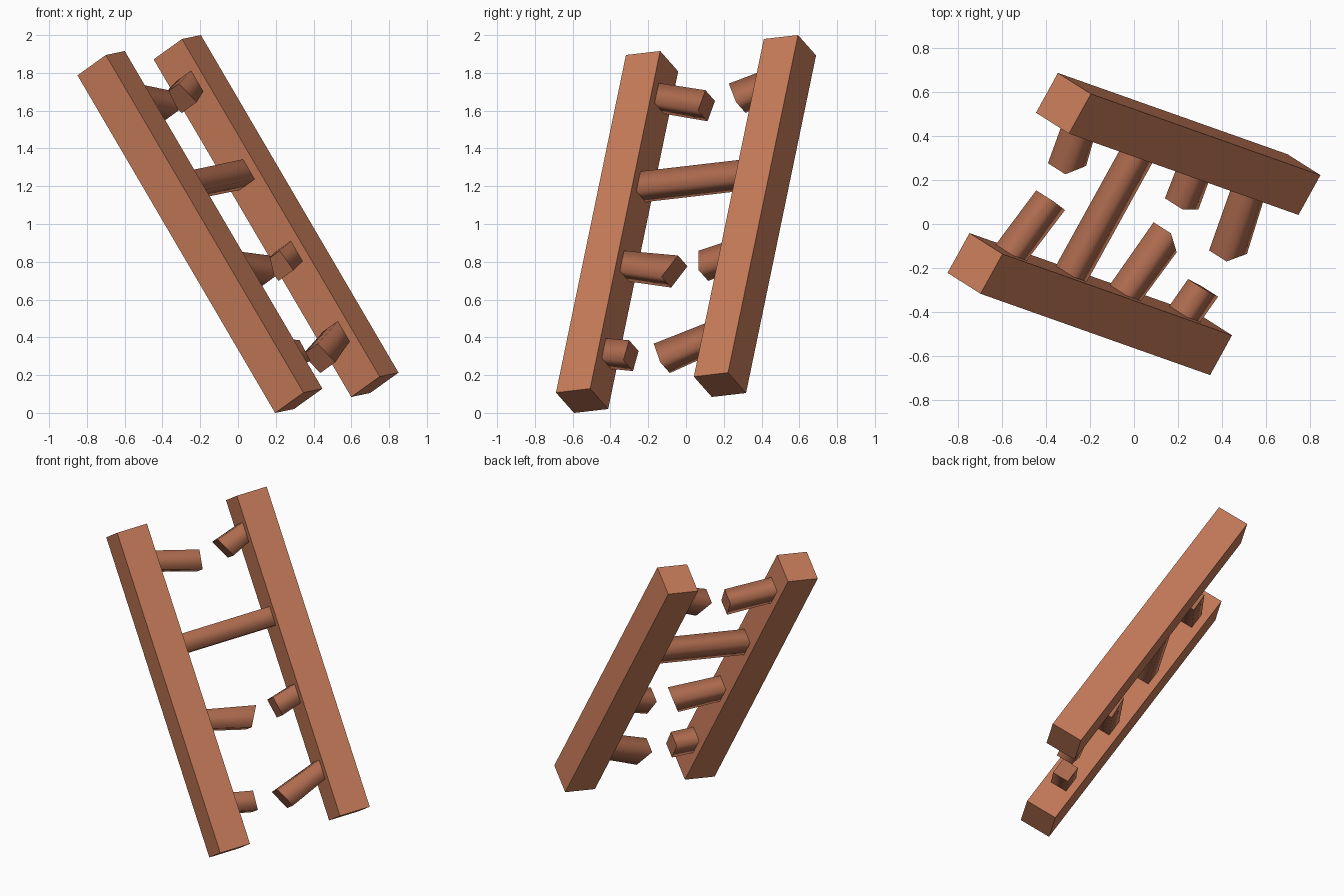
import bpy, bmesh
from mathutils import Vector

if "Cube" in bpy.data.objects:
    bpy.data.objects.remove(bpy.data.objects["Cube"])

# Ladder frame: U across the rungs, V out of the ladder plane, D down the rails
D = Vector((1.045, -0.37, -1.785)).normalized()
U = Vector((0.10, 0.18, 0.02))
U = (U - D * U.dot(D)).normalized()
V = D.cross(U)
if V.x < 0:
    V = -V
CENTRE = Vector((0, 0, 1.0))
LENGTH, WIDTH, GAP = 2.104, 0.208, 0.838      # rail length, thickness, spacing
INNER = (GAP - WIDTH) / 2                     # inner rail face, from the middle
HV, HD = 0.055, 0.062                         # rung half thickness


def material(name, colour):
    m = bpy.data.materials.new(name)
    m.diffuse_color = (*colour, 1)
    m.use_nodes = True
    m.node_tree.nodes["Principled BSDF"].inputs["Base Color"].default_value = m.diffuse_color
    return m


RAIL = material("rail wood", (0.578, 0.202, 0.102))
RUNG = material("rung wood", (0.43, 0.15, 0.079))


def prism(name, start, end, mat, smooth=False):
    """Four-sided bar between two rings of (u, v, d) points."""
    bm = bmesh.new()
    rings = [[bm.verts.new(CENTRE + U * u + V * v + D * d) for u, v, d in ring]
             for ring in (start, end)]
    for ring in rings:
        bm.faces.new(ring)
    for i in range(4):
        j = (i + 1) % 4
        side = bm.faces.new((rings[0][i], rings[0][j], rings[1][j], rings[1][i]))
        side.smooth = smooth
    bmesh.ops.recalc_face_normals(bm, faces=bm.faces)
    if smooth:                                # crisp end caps, soft sides
        for ring in rings:
            for i in range(4):
                bm.edges.get((ring[i], ring[(i + 1) % 4])).smooth = False
    me = bpy.data.meshes.new(name)
    bm.to_mesh(me)
    bm.free()
    me.materials.append(mat)
    ob = bpy.data.objects.new(name, me)
    bpy.context.collection.objects.link(ob)


def ring(u_top, u_bottom, hv, d_mid, hd):
    return [(u_top, -hv, d_mid - hd), (u_top, hv, d_mid - hd),
            (u_bottom, hv, d_mid + hd), (u_bottom, -hv, d_mid + hd)]


# Two parallel rails
for name, side in (("left_rail", -1), ("right_rail", 1)):
    a, b = side * INNER, side * (INNER + WIDTH)
    prism(name, ring(a, a, WIDTH / 2, 0, LENGTH / 2),
          ring(b, b, WIDTH / 2, 0, LENGTH / 2), RAIL)

# The one whole rung
e = INNER + 0.03
prism("whole_rung", ring(-e, -e, HV, -0.27, HD), ring(e, e, HV, -0.27, HD), RUNG, True)

# Broken rungs: side, place on rail, length of upper and lower edge, sag of the tip
stubs = [
    ("left_stub_top", -1, -0.82, 0.30, 0.28, 0.08),
    ("left_stub_middle", -1, 0.225, 0.342, 0.268, 0.07),
    ("left_stub_bottom", -1, 0.77, 0.147, 0.138, 0.03),
    ("right_stub_top", 1, -0.82, 0.193, 0.124, 0.055),
    ("right_stub_middle", 1, 0.24, 0.165, 0.14, 0.04),
    ("right_stub_bottom", 1, 0.74, 0.325, 0.26, 0.10),
]
for name, side, s, top, bottom, sag in stubs:
    root = side * (INNER + 0.03)
    back = sag / ((top + bottom) / 2) * 0.03  # keep the slope inside the rail
    prism(name, ring(root, root, HV, s - back, HD),
          ring(side * (INNER - top), side * (INNER - bottom), HV, s + sag, HD),
          RUNG, True)
